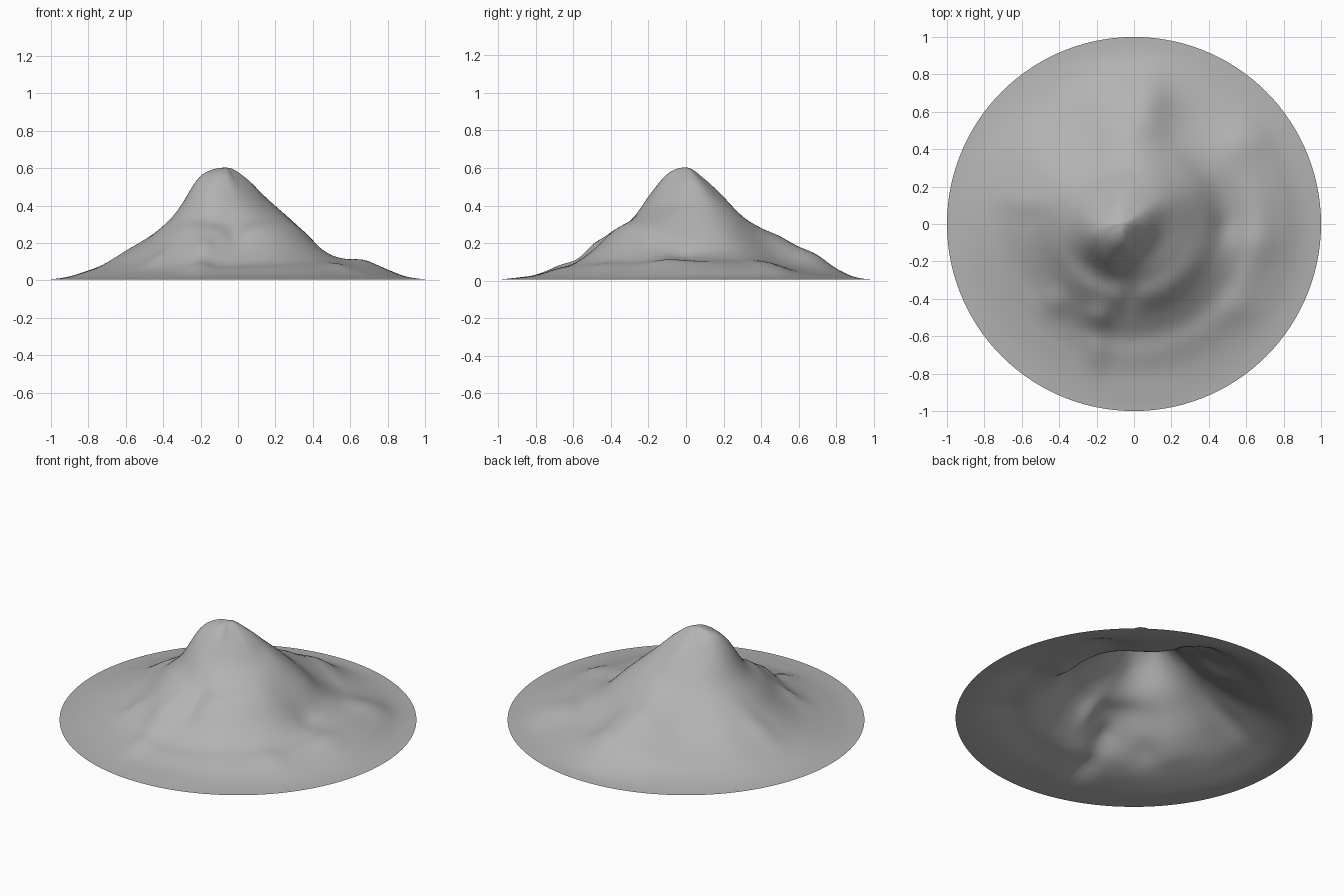
import bpy, bmesh, math

SEGS, RINGS = 120, 56
PEAK, TOP, RIM = (-0.06, 0.0), 0.603, 0.006

# Slope profiles in 30 degree steps from +x, heights at 10%..90% of the way from peak to rim
PROFILES = [
    (.54, .43, .345, .25, .15, .11, .10, .062, .022),
    (.55, .46, .365, .27, .17, .115, .09, .06, .02),
    (.54, .45, .36, .26, .165, .10, .065, .037, .016),
    (.54, .445, .34, .28, .235, .175, .125, .06, .018),
    (.54, .43, .32, .24, .17, .12, .08, .04, .018),
    (.55, .45, .34, .265, .20, .14, .09, .05, .02),
    (.58, .48, .35, .26, .185, .13, .08, .048, .02),
    (.58, .50, .35, .255, .16, .095, .06, .033, .013),
    (.575, .48, .34, .275, .18, .10, .055, .03, .013),
    (.56, .43, .315, .255, .16, .09, .06, .03, .016),
    (.53, .41, .335, .28, .18, .105, .07, .035, .015),
    (.525, .41, .345, .28, .18, .11, .08, .045, .018),
]

# Knobs and gullies: x, y, width across x, width across y, height
BUMPS = [
    (-0.19, -0.49, 0.07, 0.07, 0.035),
    (-0.20, -0.66, 0.06, 0.12, 0.025),
    (0.09, 0.66, 0.09, 0.15, 0.025),
    (0.58, 0.44, 0.13, 0.11, 0.02),
    (0.66, -0.10, 0.12, 0.09, 0.012),
    (-0.02, -0.40, 0.05, 0.07, -0.025),
    (0.48, -0.02, 0.06, 0.07, -0.012),
    (-0.21, -0.04, 0.05, 0.07, 0.018),
    (-0.58, 0.12, 0.14, 0.07, 0.015),
    (0.55, -0.45, 0.10, 0.08, 0.012),
    (-0.43, -0.42, 0.07, 0.07, 0.02),
]


def spline(a, b, c, d, t):
    return b + 0.5 * t * (c - a + t * (2*a - 5*b + 4*c - d + t * (3*(b - c) + d - a)))


def profile_height(row, t):
    # Zero slope at the summit, flat at the rim
    p = (TOP,) + row + (RIM, RIM)
    i = min(int(t * 10), 9)
    a = p[i - 1] if i else p[1]
    return spline(a, p[i], p[i + 1], p[i + 2], t * 10 - i)


def height(turn, t, x, y):
    k = int(turn * 12)
    near = [profile_height(PROFILES[(k + j) % 12], t) for j in (-1, 0, 1, 2)]
    z = spline(*near, turn * 12 - k)
    for bx, by, wx, wy, h in BUMPS:
        z += h * math.exp(-((x - bx) / wx) ** 2 - ((y - by) / wy) ** 2)
    return max(z, 0.0)


# Open mountain surface: rings spreading from the summit to a round rim
bm = bmesh.new()
summit = bm.verts.new((*PEAK, TOP))
rings = []
for r in range(1, RINGS + 1):
    t = r / RINGS
    ring = []
    for s in range(SEGS):
        turn = s / SEGS
        x = PEAK[0] * (1 - t) + t * math.cos(turn * math.tau)
        y = PEAK[1] * (1 - t) + t * math.sin(turn * math.tau)
        ring.append(bm.verts.new((x, y, height(turn, t, x, y))))
    rings.append(ring)
for s in range(SEGS):
    n = (s + 1) % SEGS
    bm.faces.new((summit, rings[0][s], rings[0][n]))
    for inner, outer in zip(rings, rings[1:]):
        bm.faces.new((inner[s], outer[s], outer[n], inner[n]))
for f in bm.faces:
    f.smooth = True

mesh = bpy.data.meshes.new("mountain")
bm.to_mesh(mesh)
bm.free()
mountain = bpy.data.objects.new("mountain", mesh)
bpy.context.collection.objects.link(mountain)

# Single stone colour
stone = bpy.data.materials.new("stone grey")
stone.diffuse_color = (0.45, 0.45, 0.45, 1)
mesh.materials.append(stone)
